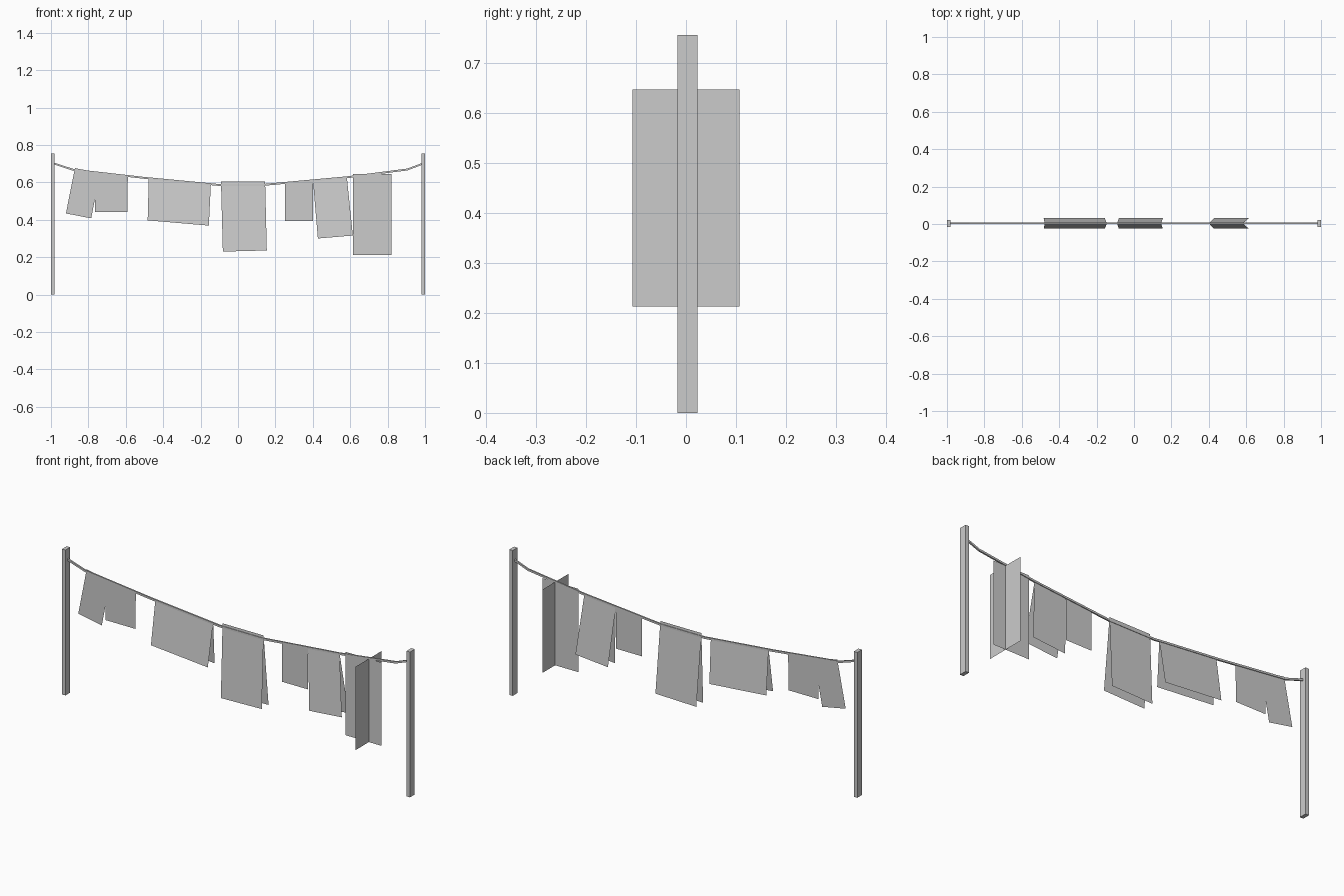
import bpy
import bmesh
from mathutils import Vector

cube = bpy.data.objects.get("Cube")
if cube:
    bpy.data.objects.remove(cube, do_unlink=True)

grey = bpy.data.materials.new("plain_grey")
grey.use_nodes = True
COLOUR = (0.6, 0.6, 0.6, 1)
grey.diffuse_color = COLOUR
grey.node_tree.nodes["Principled BSDF"].inputs["Base Color"].default_value = COLOUR

LINE_Y = 0.003


def finish(name, bm):
    mesh = bpy.data.meshes.new(name)
    bm.to_mesh(mesh)
    bm.free()
    mesh.materials.append(grey)
    obj = bpy.data.objects.new(name, mesh)
    bpy.context.collection.objects.link(obj)
    return obj


def sheet(name, *outlines):
    """Thin cloth made from one or more flat outlines."""
    bm = bmesh.new()
    for outline in outlines:
        bm.faces.new([bm.verts.new(p) for p in outline])
    return finish(name, bm)


def flat(points):
    return [(x, LINE_Y, z) for x, z in points]


def draped(name, top_left, top_right, low_right, low_left, spread=0.028):
    """Cloth folded over the line, its two flaps spreading downwards."""
    flaps = []
    for side in (-1, 1):
        y = LINE_Y + side * spread
        flap = flat([top_left, top_right])
        flap += [(low_right[0], y, low_right[1]), (low_left[0], y, low_left[1])]
        flaps.append(flap if side < 0 else flap[::-1])
    return sheet(name, *flaps)


# Posts
for name, side in (("left_post", 1), ("right_post", -1)):
    bm = bmesh.new()
    bmesh.ops.create_cube(bm, size=1)
    for v in bm.verts:
        v.co = Vector((v.co.x * 0.02 + side * 0.99,
                       v.co.y * 0.039 + LINE_Y,
                       (v.co.z + 0.5) * 0.755))
    finish(name, bm)

# Sagging line with a square section
path = [(-0.985, 0.701), (-0.88, 0.667), (-0.5, 0.624), (-0.11, 0.587),
        (0.14, 0.587), (0.58, 0.627), (0.906, 0.669), (0.985, 0.699)]
bm = bmesh.new()
RY, RZ = 0.004, 0.005
rings = []
for x, z in path:
    rings.append([bm.verts.new((x, LINE_Y + dy * RY, z + dz * RZ))
                  for dy, dz in ((-1, -1), (1, -1), (1, 1), (-1, 1))])
for a, b in zip(rings, rings[1:]):
    for i in range(4):
        j = (i + 1) % 4
        bm.faces.new((a[i], a[j], b[j], b[i]))
bm.faces.new(rings[0][::-1])
bm.faces.new(rings[-1])
bmesh.ops.recalc_face_normals(bm, faces=bm.faces)
finish("washing_line", bm)

# Shorts with one leg kicked outwards
sheet("shorts", flat([(-0.872, 0.676), (-0.76, 0.655), (-0.589, 0.634),
                      (-0.592, 0.442), (-0.765, 0.442), (-0.765, 0.51),
                      (-0.785, 0.408), (-0.92, 0.434)]))

# Towels folded over the line
draped("wide_towel", (-0.477, 0.625), (-0.145, 0.595), (-0.156, 0.369), (-0.483, 0.397))
draped("long_towel", (-0.091, 0.605), (0.145, 0.605), (0.154, 0.236), (-0.081, 0.23))
draped("tilted_towel", (0.401, 0.61), (0.582, 0.627), (0.614, 0.316), (0.427, 0.3))

# Small cloth
sheet("small_cloth", flat([(0.251, 0.598), (0.4, 0.612),
                           (0.4, 0.393), (0.251, 0.393)]))

# Dress made of two crossed sheets, the cross one set off centre
LEFT, RIGHT, CROSS, HALF, LOW, HIGH = 0.822, 0.615, 0.75, 0.107, 0.213, 0.646
sheet("crossed_dress",
      flat([(RIGHT, HIGH), (LEFT, HIGH), (LEFT, LOW), (RIGHT, LOW)]),
      [(CROSS, -HALF, HIGH), (CROSS, HALF, HIGH), (CROSS, HALF, LOW), (CROSS, -HALF, LOW)])
